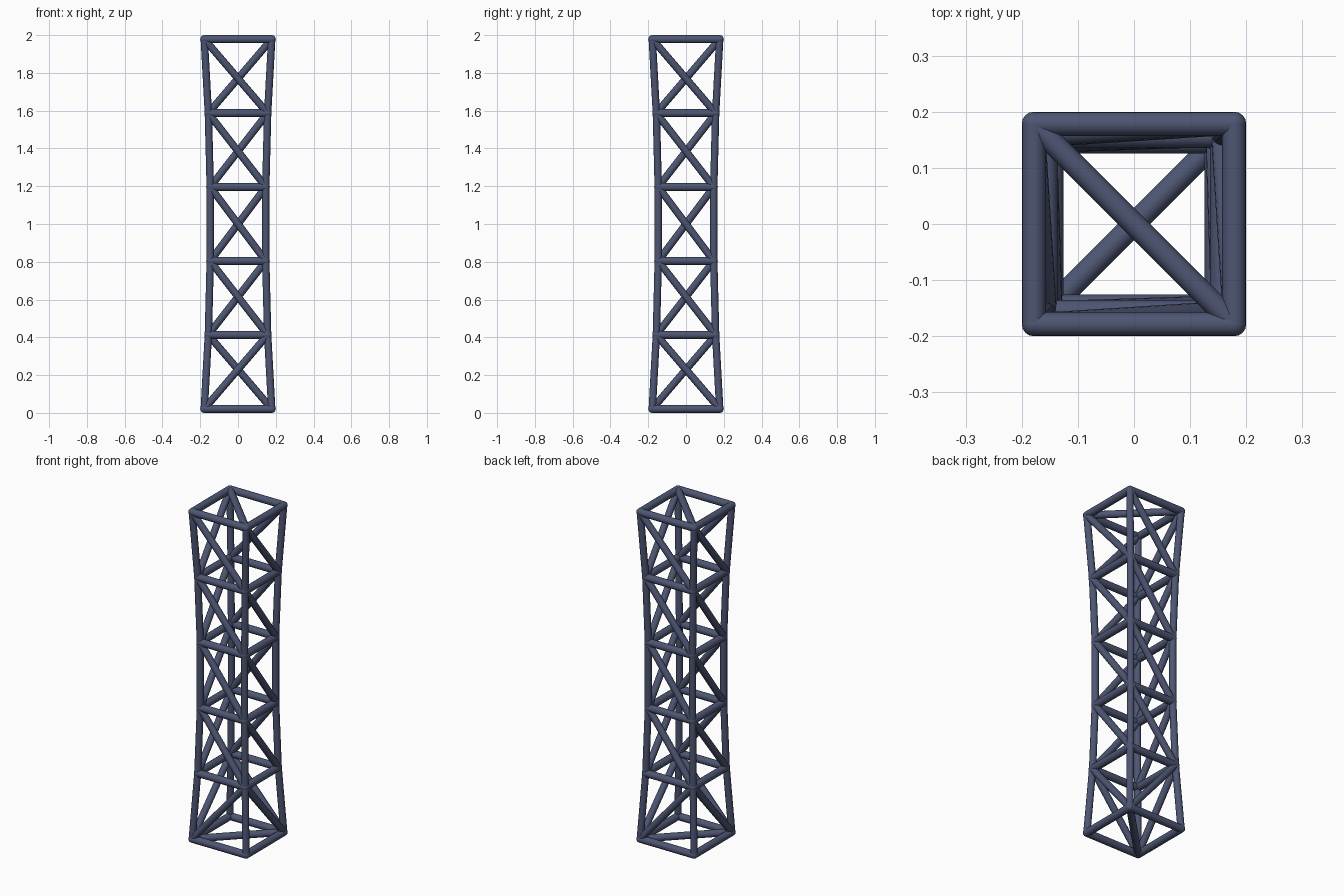
import bpy, bmesh, math
from mathutils import Vector, Matrix

if "Cube" in bpy.data.objects:
    bpy.data.objects.remove(bpy.data.objects["Cube"])

LEVELS = [0.0215, 0.413, 0.804, 1.196, 1.587, 1.9785]
HALF = [0.1785, 0.157, 0.147, 0.147, 0.157, 0.1785]
SIGNS = [(-1, -1), (1, -1), (1, 1), (-1, 1)]   # corners, counter-clockwise from front left

steel = bpy.data.materials.new("dark_blue_steel")
steel.diffuse_color = (0.075, 0.092, 0.17, 1)
steel.use_nodes = True
steel.node_tree.nodes["Principled BSDF"].inputs["Base Color"].default_value = steel.diffuse_color


def node(level, corner):
    sx, sy = SIGNS[corner % 4]
    return Vector((sx * HALF[level], sy * HALF[level], LEVELS[level]))


def add_tube(bm, a, b, radius):
    d = b - a
    m = Matrix.Translation((a + b) / 2) @ d.to_track_quat('Z', 'Y').to_matrix().to_4x4()
    bmesh.ops.create_cone(bm, cap_ends=True, segments=16, radius1=radius,
                          radius2=radius, depth=d.length, matrix=m)


def finish(name, bm):
    mesh = bpy.data.meshes.new(name)
    bm.to_mesh(mesh)
    bm.free()
    mesh.materials.append(steel)
    ob = bpy.data.objects.new(name, mesh)
    bpy.context.collection.objects.link(ob)
    bpy.context.view_layer.objects.active = ob
    ob.select_set(True)
    bpy.ops.object.shade_smooth_by_angle(angle=math.radians(40))
    ob.select_set(False)


def tubes(name, pairs, radius):
    bm = bmesh.new()
    for a, b in pairs:
        add_tube(bm, a, b, radius)
    finish(name, bm)


# Four waisted corner legs
tubes("corner_legs", [(node(i, c), node(i + 1, c)) for i in range(5) for c in range(4)], 0.0195)

# Square rings at every level
tubes("level_rings", [(node(i, c), node(i, c + 1)) for i in range(6) for c in range(4)], 0.0215)

# One diagonal per side panel; the lowest front and back ones lean the other way
braces = []
for i in range(5):
    for c in range(4):
        if i == 0 and c % 2 == 0:
            braces.append((node(i, c), node(i + 1, c + 1)))
        else:
            braces.append((node(i + 1, c), node(i, c + 1)))
tubes("side_braces", braces, 0.0195)

# Crossing diagonals in the top and bottom frames
tubes("end_braces", [(node(5, 3), node(5, 1)), (node(0, 0), node(0, 2))], 0.0205)

# Rounded joints where the struts meet
bm = bmesh.new()
for i in range(6):
    for c in range(4):
        bmesh.ops.create_uvsphere(bm, u_segments=16, v_segments=10, radius=0.0215,
                                  matrix=Matrix.Translation(node(i, c)))
finish("joints", bm)
